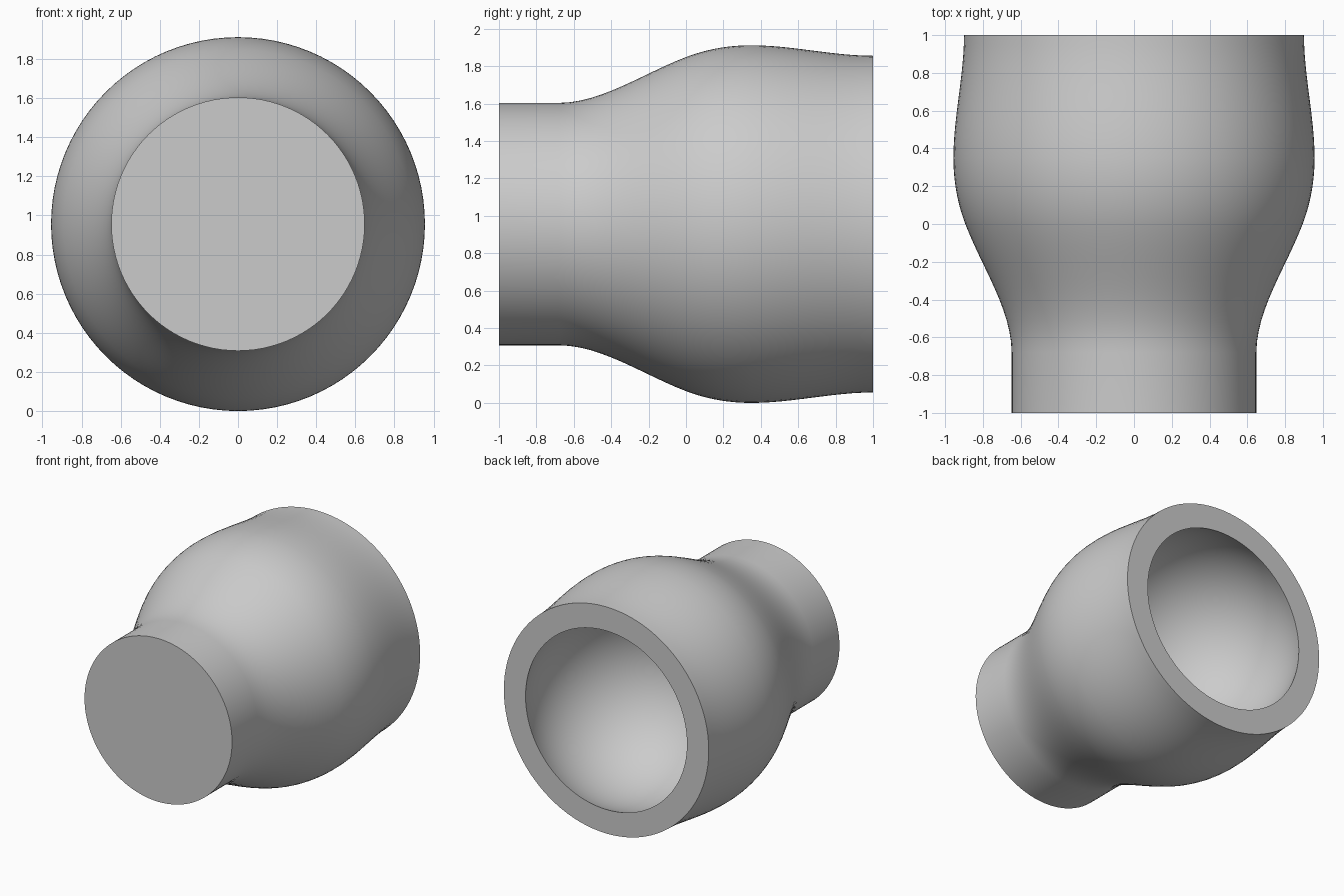
import bpy
import bmesh
import math
from mathutils import Vector, Matrix

cube = bpy.data.objects.get("Cube")
if cube:
    bpy.data.objects.remove(cube, do_unlink=True)

SEGMENTS = 96
CENTRE_Z = 0.956
SOCKET_Y, SOCKET_R, MOUTH_R = 0.70, 0.77, 0.71


def hermite(a, b, t):
    """Smooth blend between two (y, radius, slope) stations."""
    h = b[0] - a[0]
    s = t * t * (3 - 2 * t)
    r = a[1] + (b[1] - a[1]) * s
    r += h * (a[2] * t * (1 - t) ** 2 + b[2] * t * t * (t - 1))
    return a[0] + h * t, r


# Outer wall: straight neck, flare, bulge and slight taper to the rim
stations = [(-0.68, 0.648, 0), (0, 0.893, 0.38), (0.35, 0.956, 0), (1, 0.9, 0)]
profile = [(-1, 0), (-1, 0.648)]
for a, b in zip(stations, stations[1:]):
    profile += [hermite(a, b, i / 12) for i in range(12)]
profile.append((1, 0.9))

# Spherical socket, from the mouth to its deepest point
start = math.atan2(MOUTH_R, 1 - SOCKET_Y)
for i in range(33):
    ang = start + (math.pi - start) * i / 32
    y = 1 if i == 0 else SOCKET_Y + SOCKET_R * math.cos(ang)
    profile.append((y, max(0, SOCKET_R * math.sin(ang)) if i < 32 else 0))

# Revolve the profile about the y axis
bm = bmesh.new()
verts = [bm.verts.new((r, y, 0)) for y, r in profile]
edges = [bm.edges.new(pair) for pair in zip(verts, verts[1:])]
bmesh.ops.spin(bm, geom=verts + edges, cent=Vector(), axis=(0, 1, 0),
               angle=math.tau, steps=SEGMENTS)
bmesh.ops.remove_doubles(bm, verts=bm.verts, dist=0.0005)
bmesh.ops.recalc_face_normals(bm, faces=bm.faces)
bmesh.ops.transform(bm, matrix=Matrix.Translation((0, 0, CENTRE_Z)), verts=bm.verts)
mesh = bpy.data.meshes.new("socket_body")
bm.to_mesh(mesh)
bm.free()
body = bpy.data.objects.new("socket_body", mesh)
bpy.context.collection.objects.link(body)

# Plain grey material
grey = bpy.data.materials.new("light_grey")
grey.use_nodes = True
colour = (0.6, 0.6, 0.6, 1)
grey.diffuse_color = colour
for node in grey.node_tree.nodes:
    if node.type == "BSDF_PRINCIPLED":
        node.inputs["Base Color"].default_value = colour
mesh.materials.append(grey)

# Smooth walls, sharp rims
bpy.ops.object.select_all(action="DESELECT")
body.select_set(True)
bpy.context.view_layer.objects.active = body
bpy.ops.object.shade_smooth_by_angle(angle=math.radians(30))
